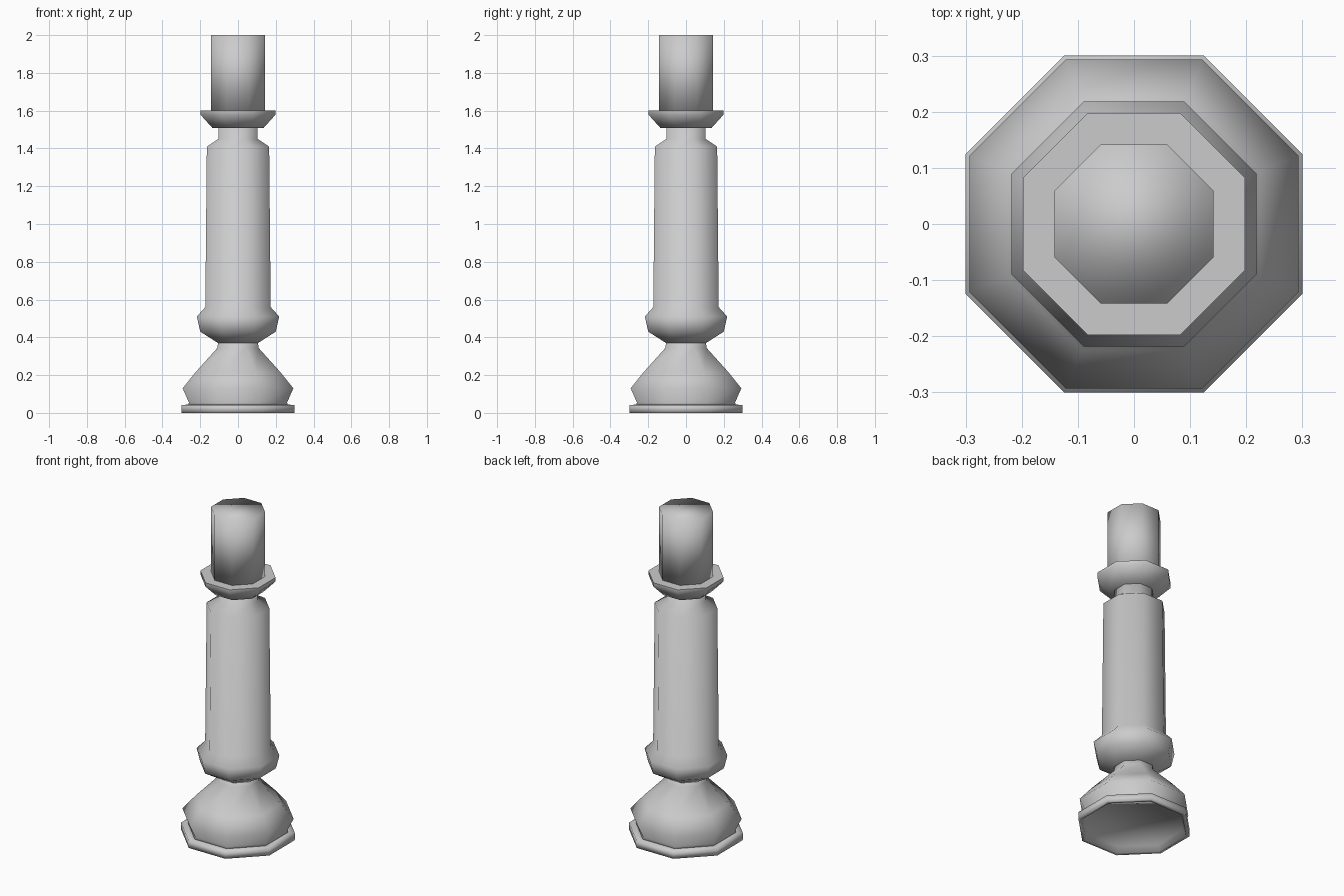
import bpy
import math

cube = bpy.data.objects.get("Cube")
if cube:
    bpy.data.objects.remove(cube)

SIDES = 8
stone = bpy.data.materials.new("grey stone")
stone.use_nodes = True
grey = (0.6, 0.6, 0.6, 1)
stone.diffuse_color = grey
stone.node_tree.nodes["Principled BSDF"].inputs["Base Color"].default_value = grey


def turned(name, profile, sharp=None):
    """Octagonal turned part from (half width across flats, height) points, capped at both ends."""
    verts, faces = [], []
    for half, z in profile:
        r = half / math.cos(math.pi / SIDES)
        for k in range(SIDES):
            a = (k + 0.5) * math.tau / SIDES
            verts.append((r * math.cos(a), r * math.sin(a), z))
    for i in range(len(profile) - 1):
        for k in range(SIDES):
            a, b = i * SIDES + k, i * SIDES + (k + 1) % SIDES
            faces.append((a, b, b + SIDES, a + SIDES))
    faces.append(tuple(reversed(range(SIDES))))
    faces.append(tuple(range(len(verts) - SIDES, len(verts))))
    mesh = bpy.data.meshes.new(name)
    mesh.from_pydata(verts, [], faces)
    mesh.materials.append(stone)
    obj = bpy.data.objects.new(name, mesh)
    bpy.context.collection.objects.link(obj)
    if sharp is None:
        mesh.shade_smooth()
    else:
        bpy.ops.object.select_all(action="DESELECT")
        obj.select_set(True)
        bpy.context.view_layer.objects.active = obj
        bpy.ops.object.shade_smooth_by_angle(angle=math.radians(sharp))
    return obj


# Plinth, hollowed underneath
turned("base_plate", [(0.265, 0.035), (0.28, 0), (0.3, 0), (0.3, 0.042), (0.26, 0.044)])

# Bell-shaped foot rising to the lower neck
turned("foot", [(0.265, 0.04), (0.26, 0.055), (0.293, 0.13), (0.225, 0.215),
                (0.108, 0.345), (0.106, 0.38)])

# Collar, long shaft and upper neck
turned("shaft", [(0.106, 0.37), (0.2, 0.43), (0.218, 0.51), (0.173, 0.56),
                 (0.165, 1.41), (0.104, 1.45), (0.104, 1.515)])

# Flared cup under the top post
turned("cup", [(0.135, 1.508), (0.198, 1.578), (0.198, 1.602)], sharp=50)

# Top post
turned("top_post", [(0.142, 1.6), (0.142, 2.0)])
